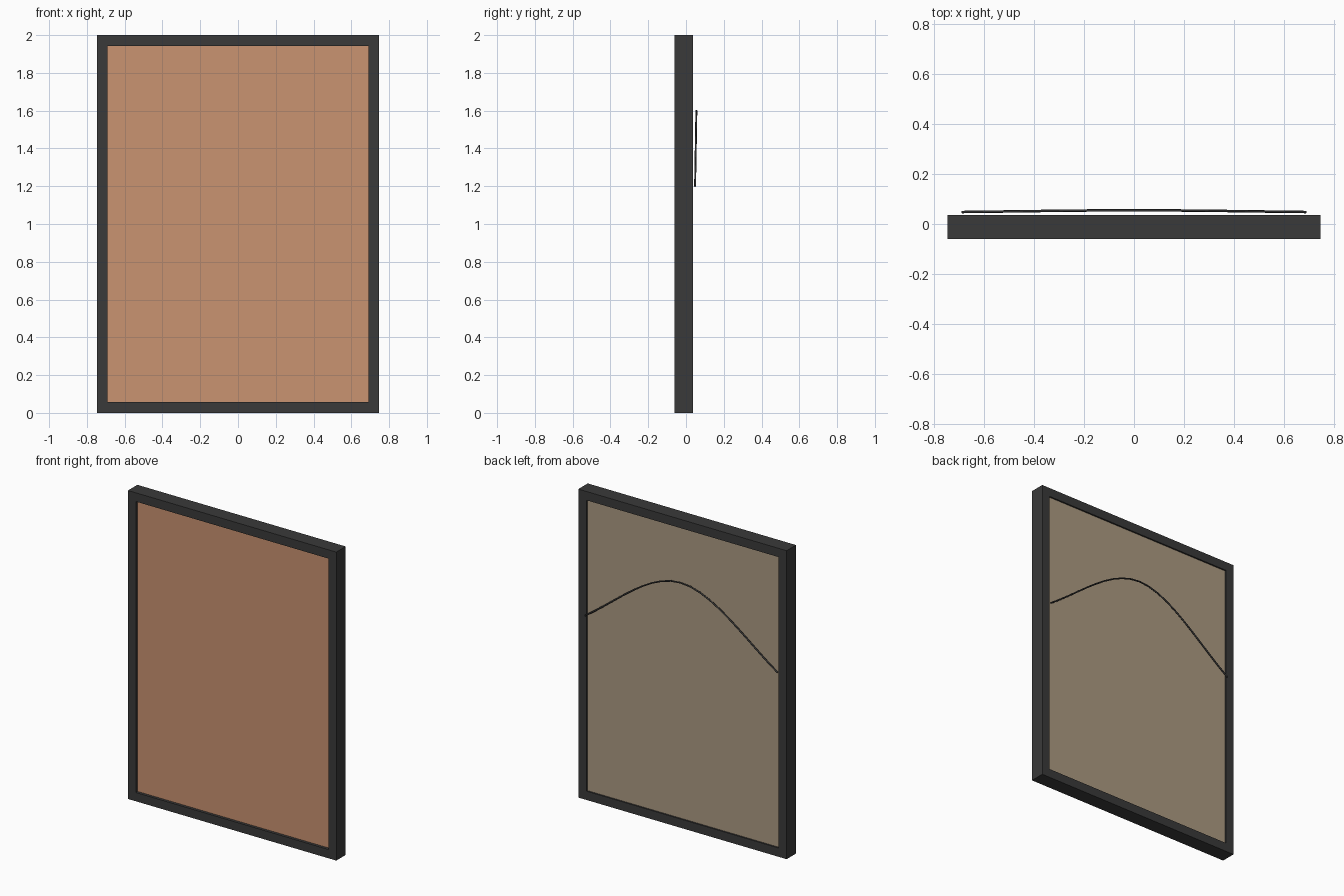
import bpy, bmesh, math

if "Cube" in bpy.data.objects:
    bpy.data.objects.remove(bpy.data.objects["Cube"])


def material(name, rgb):
    m = bpy.data.materials.new(name)
    m.diffuse_color = (*rgb, 1)
    m.use_nodes = True
    m.node_tree.nodes["Principled BSDF"].inputs["Base Color"].default_value = m.diffuse_color
    return m


DARK = material("charcoal", (0.042, 0.042, 0.042))
PRINT = material("terracotta", (0.591, 0.292, 0.165))
BACK = material("tan board", (0.413, 0.323, 0.223))

W, H, RIM = 0.747, 2.0, 0.057      # half width, height, moulding width
FRONT, REAR = -0.06, 0.036


def add_object(name, bm, mat):
    bmesh.ops.recalc_face_normals(bm, faces=bm.faces)
    me = bpy.data.meshes.new(name)
    bm.to_mesh(me)
    bm.free()
    me.materials.append(mat)
    ob = bpy.data.objects.new(name, me)
    bpy.context.collection.objects.link(ob)
    return ob


def rect(bm, inset, y):
    x = W - inset
    return [bm.verts.new((sx * x, y, z)) for sx, z in
            ((-1, inset), (1, inset), (1, H - inset), (-1, H - inset))]


def panel(name, y0, y1, mat):
    bm = bmesh.new()
    a, b = rect(bm, RIM, y0), rect(bm, RIM, y1)
    bm.faces.new(a)
    bm.faces.new(b)
    for i in range(4):
        j = (i + 1) % 4
        bm.faces.new((a[i], a[j], b[j], b[i]))
    return add_object(name, bm, mat)


# Mitred frame: a rectangular moulding section swept round four corners
bm = bmesh.new()
loops = [rect(bm, i, y) for i, y in
         ((0, FRONT), (RIM, FRONT), (RIM, REAR), (0, REAR))]
for k in range(4):
    p, q = loops[k], loops[(k + 1) % 4]
    for i in range(4):
        j = (i + 1) % 4
        bm.faces.new((p[i], p[j], q[j], q[i]))
add_object("frame", bm, DARK)

# Front picture and the board behind it
panel("picture", -0.042, -0.03, PRINT)
panel("backing_board", -0.03, 0.026, BACK)

# Hanging wire: straight near its ends, rounded at the middle
SEG, SIDES, R = 20, 8, 0.005
bm = bmesh.new()
rings = []
for i in range(SEG + 1):
    s = -1 + 2 * i / SEG
    f = 1 - abs(s)
    rise = f * f * (3 - 2 * f) + 1.15 * f * (1 - f) ** 2
    slope = (6 * f * (1 - f) + 1.15 * (1 - f) * (1 - 3 * f)) * 0.4 / 0.69
    tilt = math.atan(slope) * (1 if s < 0 else -1)
    cx, cy, cz = 0.69 * s, 0.048 + 0.007 * rise, 1.2 + 0.4 * rise
    ring = []
    for k in range(SIDES):
        a = 2 * math.pi * k / SIDES
        d = R * math.cos(a)
        ring.append(bm.verts.new((cx - d * math.sin(tilt), cy + R * math.sin(a),
                                  cz + d * math.cos(tilt))))
    rings.append(ring)
for p, q in zip(rings, rings[1:]):
    for k in range(SIDES):
        j = (k + 1) % SIDES
        bm.faces.new((p[k], p[j], q[j], q[k])).smooth = True
bm.faces.new(rings[0])
bm.faces.new(rings[-1])
add_object("hanging_wire", bm, DARK)
